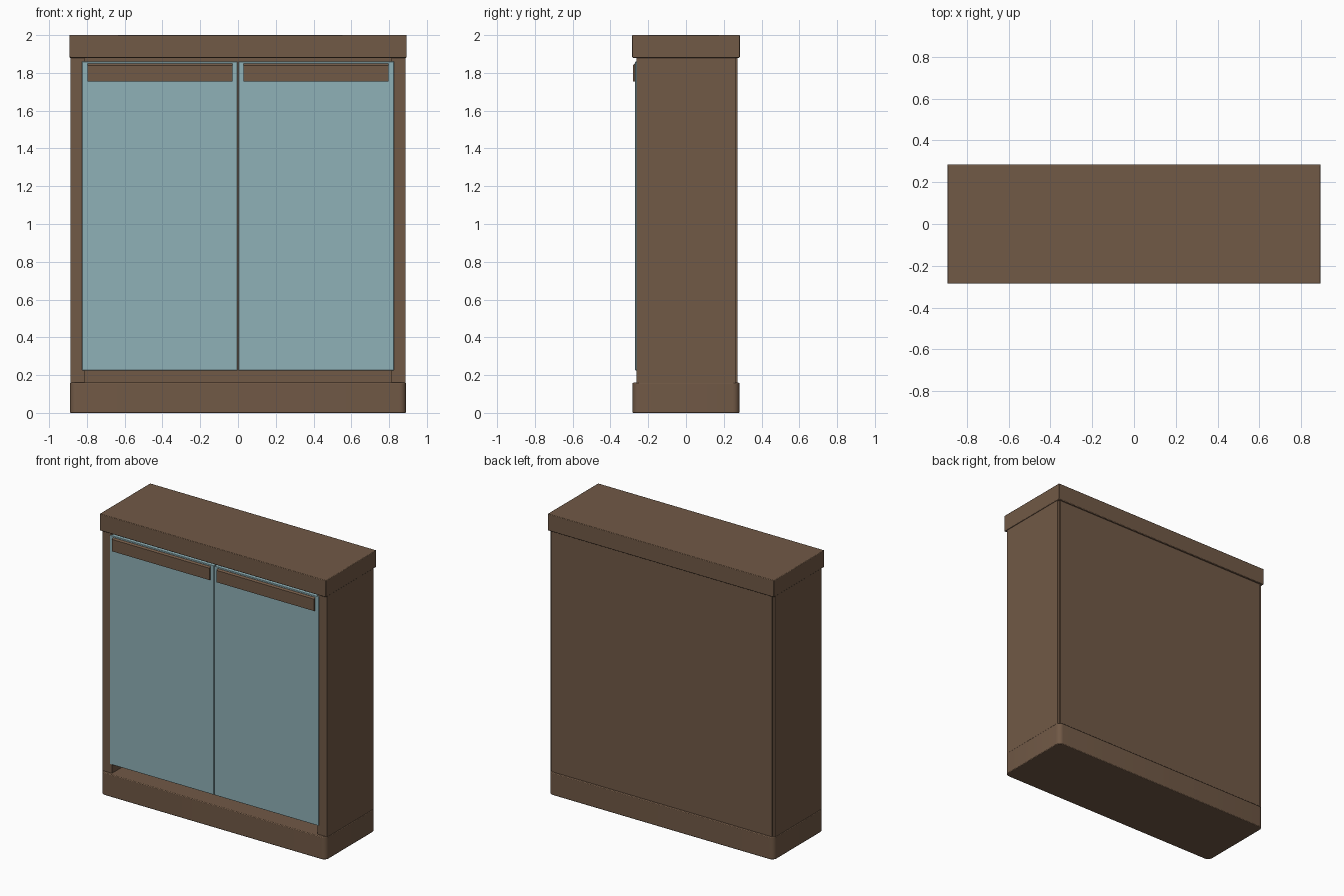
import bpy, bmesh

if "Cube" in bpy.data.objects:
    bpy.data.objects.remove(bpy.data.objects["Cube"])

def material(name, rgb):
    m = bpy.data.materials.new(name)
    m.diffuse_color = (*rgb, 1)
    m.use_nodes = True
    m.node_tree.nodes["Principled BSDF"].inputs["Base Color"].default_value = m.diffuse_color
    return m

wood = material("brown wood", (0.165, 0.100, 0.061))
paint = material("pale blue paint", (0.275, 0.44, 0.475))

def box(name, x, y, z, mat, corner=0.0, edge=0.0):
    """Box from ranges; corner rounds the upright edges, edge softens all."""
    bm = bmesh.new()
    bmesh.ops.create_cube(bm, size=1)
    for v in bm.verts:
        v.co = [r[0] if c < 0 else r[1] for c, r in zip(v.co, (x, y, z))]
    if corner:
        up = [e for e in bm.edges if abs(e.verts[0].co.z - e.verts[1].co.z) > 1e-4]
        bmesh.ops.bevel(bm, geom=up, offset=corner, segments=6, profile=0.5, affect='EDGES')
    me = bpy.data.meshes.new(name)
    bm.to_mesh(me)
    bm.free()
    me.materials.append(mat)
    ob = bpy.data.objects.new(name, me)
    bpy.context.collection.objects.link(ob)
    if edge:
        b = ob.modifiers.new("soft edge", 'BEVEL')
        b.width, b.segments, b.limit_method = edge, 2, 'ANGLE'
    bpy.ops.object.select_all(action='DESELECT')
    bpy.context.view_layer.objects.active = ob
    ob.select_set(True)
    bpy.ops.object.shade_smooth_by_angle()
    return ob

# Plinth and top slab
box("plinth", (-0.89, 0.89), (-0.283, 0.283), (0, 0.16), wood, corner=0.035, edge=0.005)
box("top_slab", (-0.893, 0.893), (-0.285, 0.285), (1.88, 2.0), wood, edge=0.004)

# Back panel, standing slightly proud of the sides
box("back_panel", (-0.87, 0.87), (0.25, 0.272), (0.15, 1.885), wood)

for s, side in ((-1, "left"), (1, "right")):
    def span(a, b):
        return tuple(sorted((s * a, s * b)))
    # Side wall
    box(side + "_wall", span(0.812, 0.888), (-0.262, 0.262), (0.15, 1.885), wood)
    # Door leaf
    box(side + "_door", span(0.003, 0.825), (-0.269, -0.245), (0.225, 1.86), paint, edge=0.002)
    # Wide handle strip, its top sloping back to the door
    h = box(side + "_handle", span(0.028, 0.798), (-0.28, -0.262), (1.755, 1.85), wood)
    bm = bmesh.new()
    bm.from_mesh(h.data)
    top_front = [e for e in bm.edges
                 if all(v.co.z > 1.84 and v.co.y < -0.275 for v in e.verts)]
    bmesh.ops.bevel(bm, geom=top_front, offset=0.01, segments=1, affect='EDGES')
    bm.to_mesh(h.data)
    bm.free()
